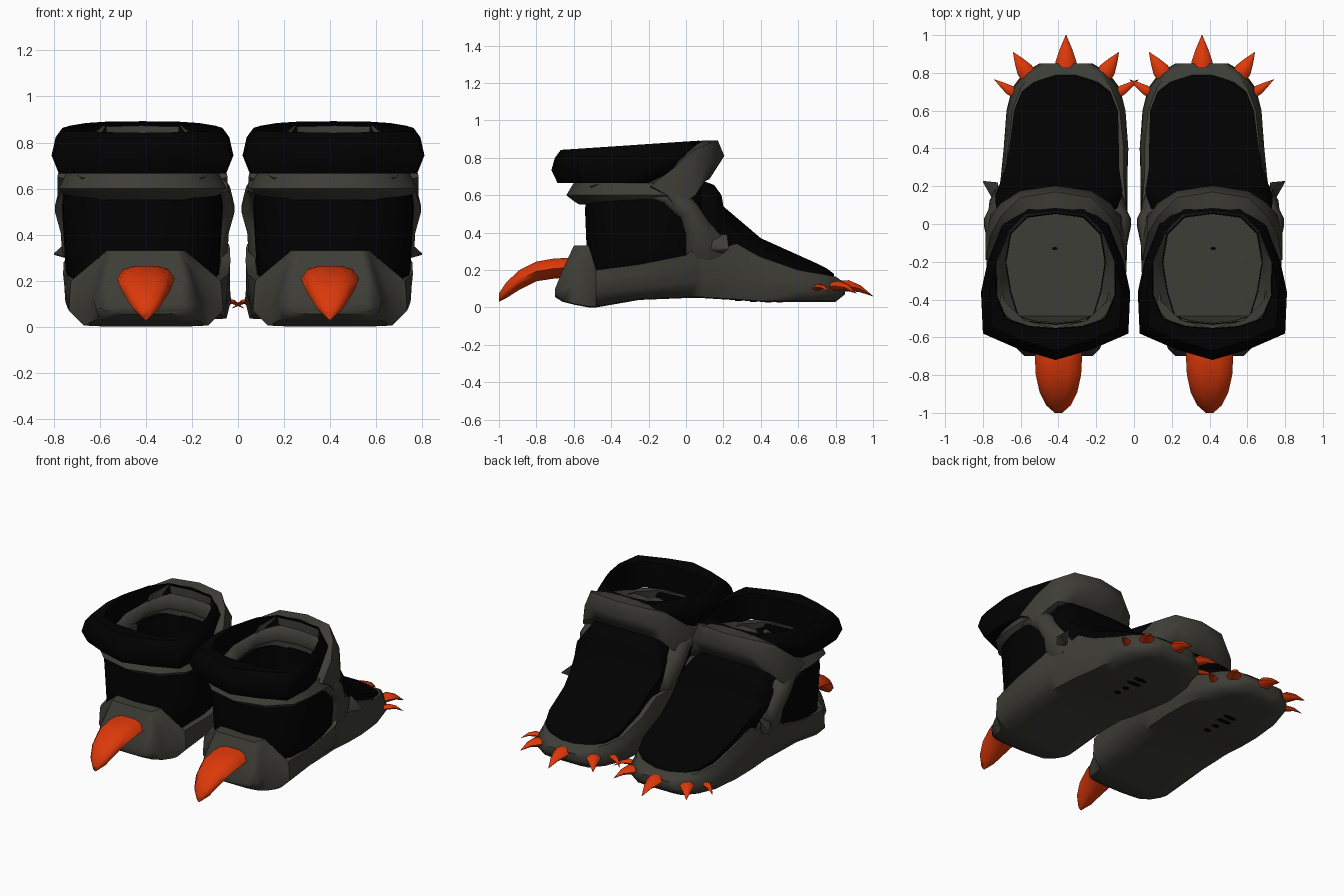
import bpy, bmesh, math
from mathutils import Vector

if "Cube" in bpy.data.objects:
    bpy.data.objects.remove(bpy.data.objects["Cube"])


def material(name, rgb):
    m = bpy.data.materials.new(name)
    m.diffuse_color = (*rgb, 1)
    m.use_nodes = True
    m.node_tree.nodes["Principled BSDF"].inputs["Base Color"].default_value = m.diffuse_color
    return m


GREY = material("warm_grey", (0.048, 0.047, 0.038))
BLACK = material("black", (0.0003, 0.0003, 0.0003))
ORANGE = material("claw_orange", (0.72, 0.04, 0.003))
CX = 0.415  # centre line of the ankle


def loft(name, rings, mat, loop=False, angle=55):
    """Skin closed rings; loop joins last ring to first, otherwise ends are capped.
    Each part is mirrored to make the pair."""
    bm = bmesh.new()
    vs = [[bm.verts.new(p) for p in r] for r in rings]
    n = len(vs[0])
    pairs = list(zip(vs, vs[1:])) + ([(vs[-1], vs[0])] if loop else [])
    for a, b in pairs:
        for i in range(n):
            j = (i + 1) % n
            bm.faces.new((a[i], a[j], b[j], b[i]))
    if not loop:
        bm.faces.new(vs[0])
        bm.faces.new(vs[-1])
    bmesh.ops.recalc_face_normals(bm, faces=bm.faces)
    me = bpy.data.meshes.new(name)
    bm.to_mesh(me)
    bm.free()
    me.materials.append(mat)
    ob = bpy.data.objects.new(name, me)
    bpy.context.collection.objects.link(ob)
    bpy.ops.object.select_all(action='DESELECT')
    ob.select_set(True)
    bpy.context.view_layer.objects.active = ob
    bpy.ops.object.shade_smooth_by_angle(angle=math.radians(angle))
    mod = ob.modifiers.new("pair", 'MIRROR')
    mod.use_mirror_merge = False
    mod.use_clip = False
    return ob


def ring(half, z, s=1.0):
    """Horizontal ring from a half outline (u, y), scaled, with z constant or z(y)."""
    full = half + [(-u, y) for u, y in reversed(half[1:-1])]
    out = []
    for u, y in full:
        yy = -0.3 + (y + 0.3) * s
        out.append((CX + u * s, yy, z(yy) if callable(z) else z))
    return out


def section(y, cx, pts):
    """Cross-section across x from right-hand points (u, z), mirrored."""
    return [(cx + u, y, z) for u, z in pts] + [(cx - u, y, z) for u, z in reversed(pts)]


def oval(x, y, z, rx, ry, n=8):
    return [(x + rx * math.cos(i * math.tau / n), y + ry * math.sin(i * math.tau / n), z) for i in range(n)]


# Base: y, centre, bottom / side / top half widths, bottom and top heights
base = [(-.70, .40, .15, .18, .16, .055, .10), (-.66, .40, .20, .22, .18, .03, .20),
        (-.60, .40, .24, .23, .15, .015, .33), (-.52, .40, .26, .26, .17, 0, .33),
        (-.48, .40, .27, .335, .325, 0, .20), (-.25, .40, .28, .35, .36, .04, .23),
        (0, .395, .29, .35, .362, .05, .28), (.07, .38, .30, .345, .345, .05, .34),
        (.085, .38, .30, .345, .34, .05, .36),
        (.25, .37, .31, .335, .315, .04, .35), (.40, .36, .31, .33, .305, .03, .27),
        (.60, .36, .29, .315, .285, .03, .20), (.72, .36, .24, .285, .24, .03, .18),
        (.80, .36, .17, .225, .18, .03, .165), (.85, .36, .11, .14, .11, .07, .13)]


def base_section(y, c, wb, w, wt, zb, zt):
    inner = .09 if -.5 < y < .08 else zt  # hollow under the ankle
    return section(y, c, [(wb * .6, zb), (wb, zb + .005), (w, zb + (zt - zb) * .35),
                          (w * .5 + wt * .5, zb + (zt - zb) * .75), (wt, zt), (wt * .88, zt), (wt * .86, inner)])


loft("base", [base_section(*b) for b in base], GREY)

# Instep panel: y, centre, half width, shoulder and top heights
instep = [(.08, .41, .32, .55, .68), (.15, .40, .335, .52, .655), (.19, .39, .33, .48, .60),
          (.20, .39, .325, .46, .54), (.30, .38, .30, .39, .455), (.40, .37, .29, .32, .37),
          (.60, .36, .275, .24, .28), (.70, .36, .235, .20, .235), (.75, .36, .17, .18, .21),
          (.79, .36, .06, .16, .18)]
loft("instep_panel", [section(y, c, [(w * .88, .12), (w, zs), (w * .72, zt - .01), (w * .3, zt)])
                      for y, c, w, zs, zt in instep], BLACK)

# Half outlines around the ankle, back to front
collar_out = [(0, -.72), (.19, -.665), (.385, -.58), (.395, -.36), (.36, -.2), (.28, 0), (.18, .10), (0, .12)]
collar_in = [(0, -.55), (.14, -.54), (.26, -.50), (.31, -.38), (.31, -.2), (.24, -.02), (.15, .07), (0, .09)]
wall = [(0, -.52), (.12, -.51), (.20, -.49), (.24, -.36), (.265, -.2), (.24, -.05), (.15, .04), (0, .06)]
ankle = [(0, -.54), (.20, -.52), (.31, -.44), (.345, -.3), (.35, -.15), (.33, 0), (.25, .08), (0, .12)]


def top(y):
    return .887 + .067 * y


def low(y):
    return .665 + max(0, y + .2) * .5


# Ankle shell, black outside and inside the opening
loft("ankle_shell", [ring(ankle, .15, .94), ring(ankle, .32, .965), ring(ankle, .52, 1.0),
                     ring(ankle, .66, .95), ring(wall, lambda y: .67 + .2 * y, 1.03), ring(wall, .10, .98)],
     BLACK, loop=True)
# Footbed with a small dark mark
loft("footbed", [ring(wall, .10, 1.02), ring(wall, .13, 1.02)], GREY)
loft("footbed_mark", [oval(.42, -.13, z, .016, .009, 6) for z in (.128, .134)], BLACK)
# Padded collar
loft("collar", [ring(collar_out, low, .92), ring(collar_out, lambda y: low(y) * .55 + top(y) * .45 - .01, 1.0),
                ring(collar_out, lambda y: top(y) - .04, .955), ring(collar_out, top, .88),
                ring(collar_in, lambda y: top(y) - .01, 1.02), ring(collar_in, low, 1.0)],
     BLACK, loop=True)
# Lining: a sloping ledge, low at the heel and high at the front
loft("lining", [ring(collar_in, lambda y: .80 + .3 * y, 1.03), ring(collar_in, lambda y: .79 + .3 * y, .985),
                ring(wall, lambda y: .725 + .25 * y, 1.0), ring(wall, lambda y: .70 + .25 * y, 1.03)],
     GREY, loop=True)

# Heel band: wraps around the back just under the collar
arc = [(.365, -.10), (.365, -.3), (.34, -.46), (.21, -.585), (0, -.64)]
arc += [(-u, y) for u, y in reversed(arc[:-1])]


def around(u, y, s, z):
    return (CX + u * s, -.2 + (y + .2) * s, z)


loft("heel_band", [[around(u, y, .84, .55), around(u, y, .90, .565), around(u, y, 1.0, .60),
                    around(u, y, .91, .665), around(u, y, .80, .665)] for u, y in arc], GREY)

# Tongue arch: half stations of (u, then profile y,z: low, bulge, top, inner top, inner low)
tongue = [(.37, [(-.05, .53), (-.10, .60), (-.19, .65), (-.19, .63), (-.08, .54)], .07),
          (.345, [(.05, .60), (.03, .69), (-.06, .75), (-.08, .73), (0, .60)], .08),
          (.29, [(.09, .66), (.11, .76), (.04, .84), (-.02, .82), (.03, .66)], .06),
          (.19, [(.11, .68), (.175, .80), (.14, .885), (.07, .88), (.075, .67)], .03),
          (0, [(.125, .685), (.205, .81), (.17, .893), (.085, .893), (.085, .67)], 0)]
stations = [(1, t) for t in tongue] + [(-1, t) for t in reversed(tongue[:-1])]
loft("tongue_arch", [[(CX + sg * (u - (d if i > 2 else 0)), y, z) for i, (y, z) in enumerate(prof)]
                     for sg, (u, prof, d) in stations], GREY)

# Side straps running from the heel band down to the base
strap = [(.36, -.22, .65, -.22, .575), (.37, -.02, .64, -.13, .55), (.39, .06, .55, -.03, .48),
         (.365, .12, .46, 0, .39), (.36, .19, .38, 0, .31), (.31, .24, .28, 0, .22)]
for sg, nm in ((1, "outer_strap"), (-1, "inner_strap")):
    loft(nm, [[(.405 + sg * (u - .035), ya, za), (.405 + sg * u, ya * .65 + yb * .35, za * .65 + zb * .35),
               (.405 + sg * u, ya * .25 + yb * .75, za * .25 + zb * .75), (.405 + sg * (u - .035), yb, zb),
               (.405 + sg * (u - .09), yb, zb), (.405 + sg * (u - .09), ya, za)]
              for u, ya, za, yb, zb in strap], GREY)
# Small pointed tab at the foot of the outer strap
c, tip = Vector((.72, .17, .36)), Vector((.80, .225, .315))
loft("strap_tab", [[c + Vector((0, -.09, .03)), c + Vector((0, .05, .03)), c + Vector((0, .03, -.07)),
                    c + Vector((0, -.08, -.05))],
                   [tip + Vector((0, a, b)) for a, b in ((-.003, .003), (.003, .003), (.003, -.003), (-.003, -.003))]],
     GREY, angle=80)

# Heel spur: y, half width, top and bottom heights of a rounded section
spur = [(-.60, .12, .265, .16), (-.70, .125, .262, .155), (-.80, .12, .245, .14),
        (-.89, .10, .20, .095), (-.96, .065, .135, .05), (-1.0, .02, .075, .03)]
loft("heel_spur", [section(y, .40, [(w * .25, b), (w * .75, b + (t - b) * .22), (w, b + (t - b) * .5),
                                    (w * .8, t - (t - b) * .14), (w * .4, t)])
                   for y, w, t, b in spur], ORANGE, angle=75)

# Toe claws: base point, tip point, radius
claws = [((.36, .81, .115), (.36, 1.0, .06), .055),
         ((.555, .78, .11), (.64, .91, .075), .045), ((.165, .78, .11), (.08, .91, .075), .045),
         ((.63, .69, .10), (.74, .765, .08), .026), ((.09, .69, .10), (-.025, .765, .08), .026)]
for k, (a, b, r) in enumerate(claws):
    a, b = Vector(a), Vector(b)
    d = (b - a).normalized()
    side = d.cross(Vector((0, 0, 1))).normalized()
    up = side.cross(d)
    rings = []
    for t, s in ((0, .95), (.25, 1.0), (.6, .58), (1, .03)):
        c = a.lerp(b, t) + up * (.08 * t * (1 - t))
        rings.append([c + (side * math.cos(q) + up * .65 * math.sin(q)) * r * s
                      for q in (i * math.tau / 6 for i in range(6))])
    loft(f"toe_claw_{k + 1}", rings, ORANGE)

# Small dark grooves under the sole
for k, (y, w) in enumerate(((.28, .025), (.36, .025), (.44, .055), (.50, .05))):
    zb = max(.03, .04 - (y - .25) * .067)
    loft(f"sole_groove_{k + 1}", [oval(.37, y, z, w, .017) for z in (zb - .004, zb + .004)], BLACK)
